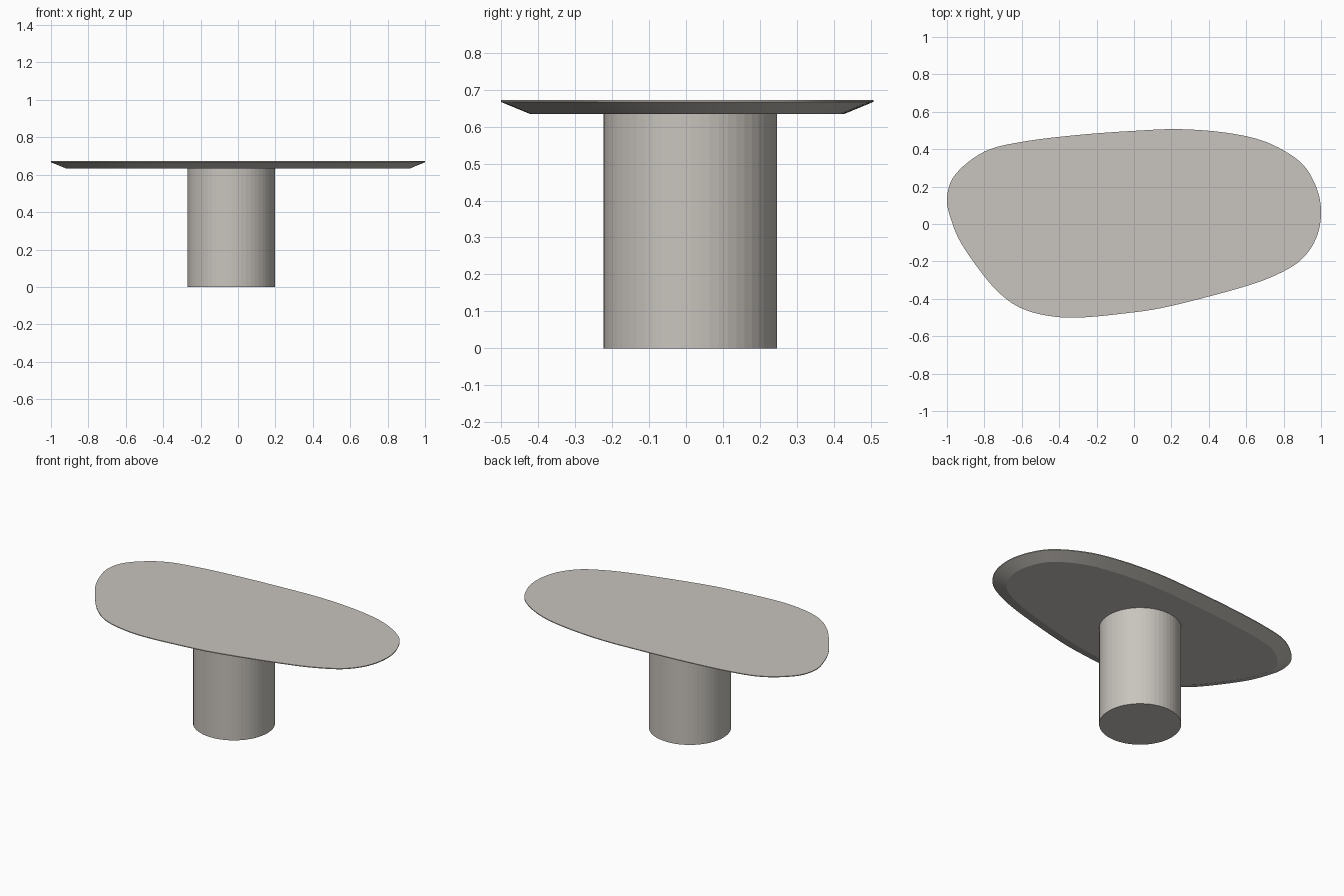
import bpy, bmesh, math
from mathutils import Vector

if "Cube" in bpy.data.objects:
    bpy.data.objects.remove(bpy.data.objects["Cube"])

mat = bpy.data.materials.new("warm stone grey")
mat.diffuse_color = (0.58, 0.55, 0.51, 1)
mat.use_nodes = True
mat.node_tree.nodes["Principled BSDF"].inputs["Base Color"].default_value = mat.diffuse_color


def make_object(name, bm):
    bmesh.ops.recalc_face_normals(bm, faces=bm.faces)
    me = bpy.data.meshes.new(name)
    bm.to_mesh(me)
    bm.free()
    me.materials.append(mat)
    ob = bpy.data.objects.new(name, me)
    bpy.context.collection.objects.link(ob)
    bpy.context.view_layer.objects.active = ob
    ob.select_set(True)
    bpy.ops.object.shade_smooth_by_angle(angle=math.radians(15 if name == "table_top" else 3))
    ob.select_set(False)
    return ob


def smooth_loop(pts, steps):
    """Closed Catmull-Rom curve through the points."""
    out, n = [], len(pts)
    for i in range(n):
        a, b, c, d = (Vector(pts[(i + k) % n]) for k in (-1, 0, 1, 2))
        for s in range(steps):
            t = s / steps
            out.append(0.5 * (2 * b + (c - a) * t + (2 * a - 5 * b + 4 * c - d) * t * t
                              + (3 * b - a - 3 * c + d) * t ** 3))
    return out


def inset(loop, dist):
    """Move a clockwise loop inwards along its normals."""
    out, n = [], len(loop)
    for i in range(n):
        t = (loop[(i + 1) % n] - loop[i - 1]).normalized()
        out.append(loop[i] + Vector((t.y, -t.x)) * dist)
    return out


# Pebble-shaped top with an undercut edge
outline = [(-1, .14), (-.955, .265), (-.80, .387), (-.595, .44), (-.30, .476), (0, .498),
           (.245, .507), (.50, .487), (.71, .437), (.885, .335), (.967, .215), (1, .08),
           (.98, -.06), (.91, -.175), (.80, -.253), (.60, -.332), (.19, -.44), (-.05, -.478),
           (-.31, -.501), (-.48, -.487), (-.61, -.447), (-.71, -.378), (-.80, -.28),
           (-.92, -.11), (-.977, .02)]
edge = smooth_loop(outline, 6)
bm = bmesh.new()
rings = []
for dist, z in ((0.08, 0.634), (0, 0.667), (0, 0.672)):
    rings.append([bm.verts.new((p.x, p.y, z)) for p in inset(edge, dist)])
n = len(edge)
for lo, hi in zip(rings, rings[1:]):
    for i in range(n):
        bm.faces.new((lo[i], lo[(i + 1) % n], hi[(i + 1) % n], hi[i]))
bm.faces.new(rings[0])
bm.faces.new(rings[-1])
make_object("table_top", bm)

# Round pedestal with flat facets
bm = bmesh.new()
bmesh.ops.create_cone(bm, cap_ends=True, segments=56, radius1=0.235, radius2=0.235, depth=0.634)
bmesh.ops.translate(bm, verts=bm.verts, vec=(-0.036, 0.012, 0.317))
make_object("pedestal", bm)
